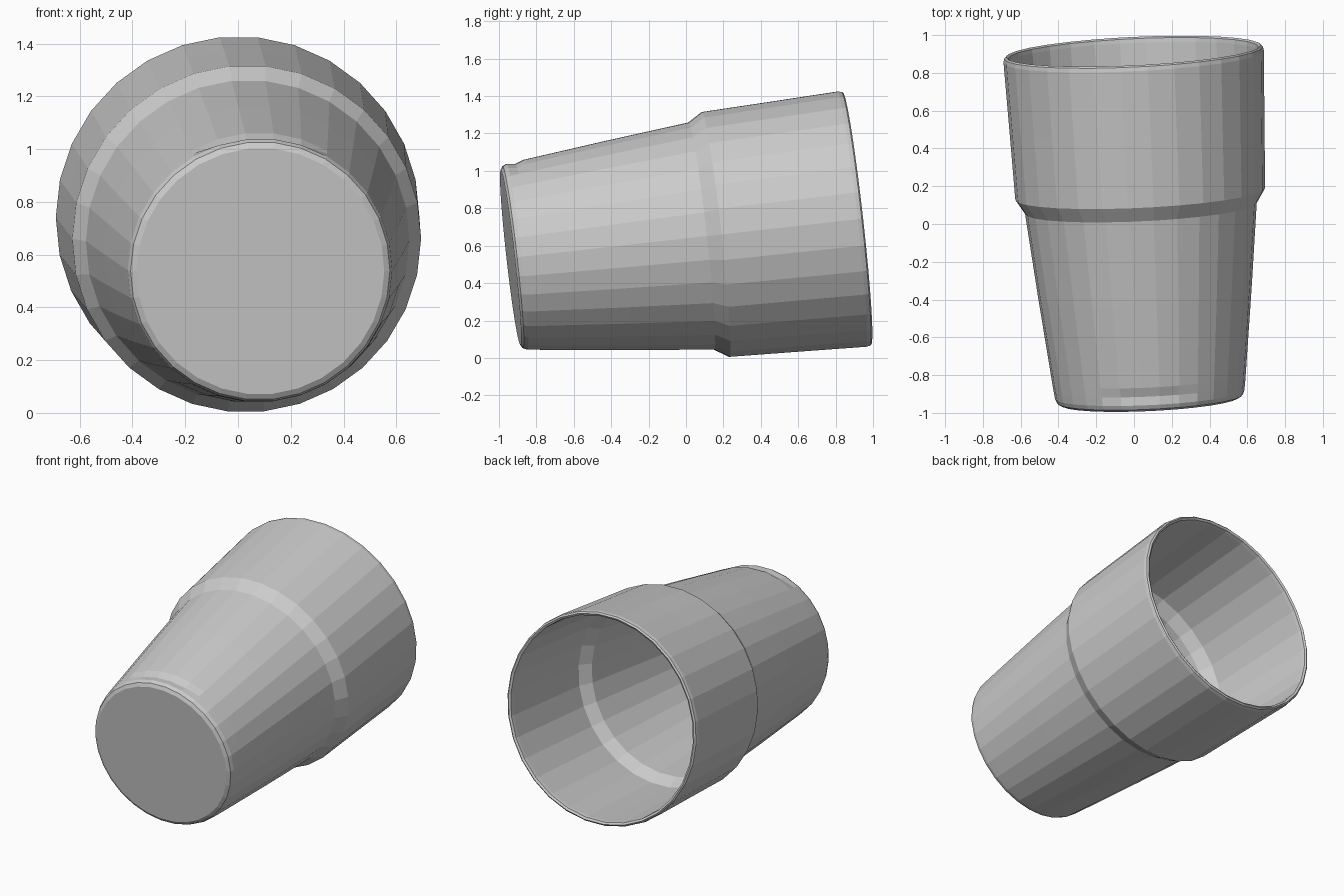
import bpy, bmesh, math
from mathutils import Vector, Matrix

if "Cube" in bpy.data.objects:
    bpy.data.objects.remove(bpy.data.objects["Cube"])

SIDES = 30
base = Vector((0.085, -0.938, 0.537))   # centre of the closed end
rim = Vector((-0.003, 0.915, 0.745))    # centre of the open end
axis = (rim - base).normalized()
length = (rim - base).length

# Frame with the cup axis as z and "up" as y
side = axis.cross(Vector((0, 0, 1))).normalized()
up = side.cross(axis).normalized()
frame = Matrix((side, up, axis)).transposed().to_4x4()
frame.translation = base

# (radius, distance along axis): outer wall, rounded lip, inner wall, inner floor
L = length
profile = [
    (0.470, 0.000), (0.492, 0.012), (0.502, 0.035), (0.508, 0.080), (0.514, 0.130),
    (0.566, 0.580), (0.614, 1.028), (0.662, 1.105), (0.676, 1.480), (0.690, L - 0.030),
    (0.686, L - 0.008), (0.676, L), (0.663, L - 0.008), (0.660, L - 0.030),
    (0.636, 1.115), (0.588, 1.038), (0.484, 0.080), (0.465, 0.045),
]

bm = bmesh.new()
rings = []
for i, (r, t) in enumerate(profile):
    ring = []
    for k in range(SIDES):
        a = 2 * math.pi * k / SIDES
        # small dent on the upper side near the closed end
        d = 0.012 if i == 3 and abs(a - math.pi / 2) < 0.35 else 0.0
        ring.append(bm.verts.new(frame @ Vector(((r - d) * math.cos(a), (r - d) * math.sin(a), t))))
    rings.append(ring)

for a, b in zip(rings, rings[1:]):
    for k in range(SIDES):
        n = (k + 1) % SIDES
        bm.faces.new((a[k], a[n], b[n], b[k]))

# Outer base and inner floor
bm.faces.new(rings[0][::-1])
bm.faces.new(rings[-1])
bmesh.ops.recalc_face_normals(bm, faces=bm.faces)

mesh = bpy.data.meshes.new("tumbler_cup")
bm.to_mesh(mesh)
bm.free()
cup = bpy.data.objects.new("tumbler_cup", mesh)
bpy.context.collection.objects.link(cup)
